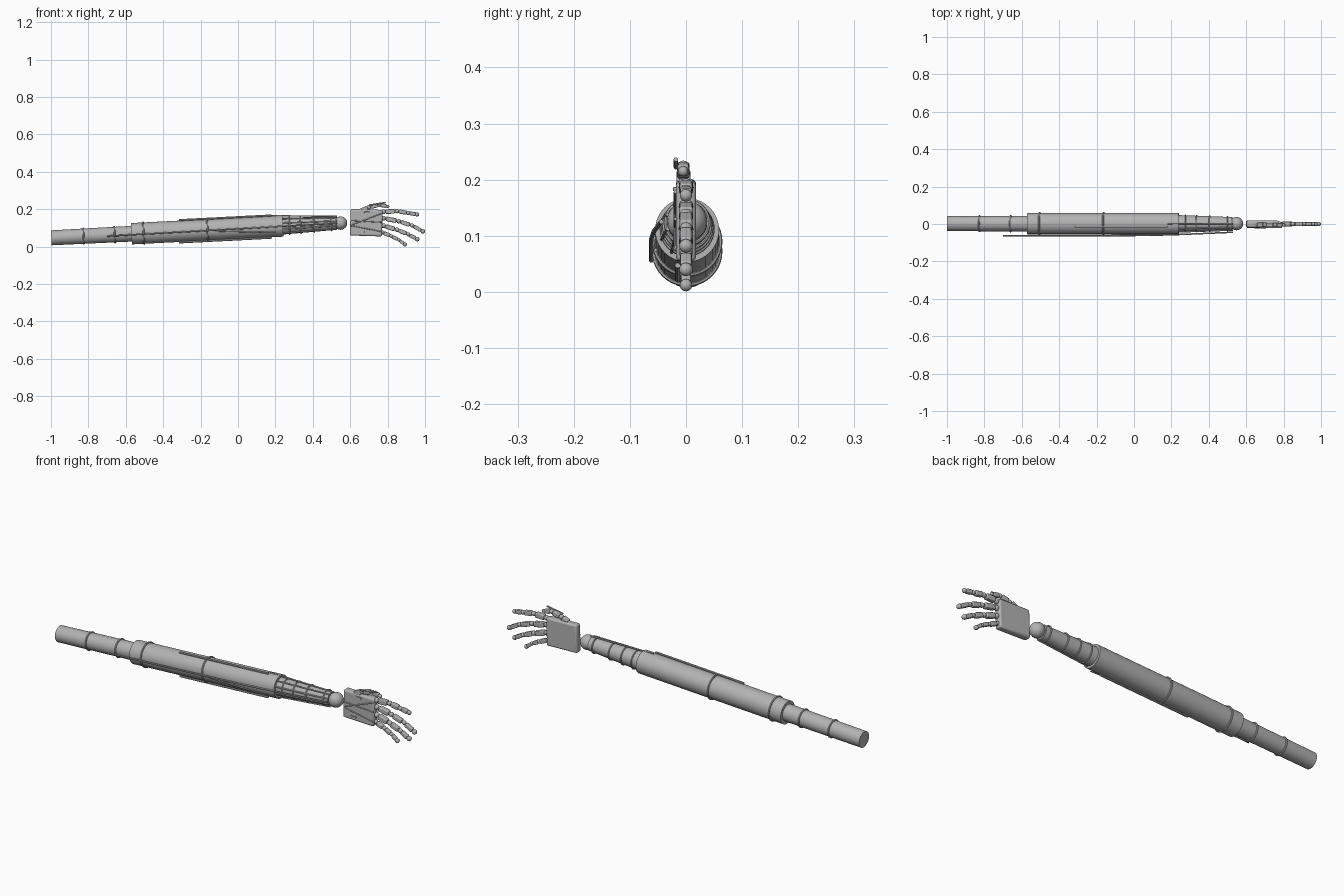
import bpy, math
from mathutils import Vector

if "Cube" in bpy.data.objects:
    bpy.data.objects.remove(bpy.data.objects["Cube"])

grey = bpy.data.materials.new("machine grey")
grey.diffuse_color = (0.45, 0.45, 0.45, 1)
grey.use_nodes = True
grey.node_tree.nodes["Principled BSDF"].inputs["Base Color"].default_value = grey.diffuse_color
SLOPE = 0.051


def axis(x):
    """Point on the sloping centre line of the arm."""
    return Vector((x, 0.002, 0.098 + SLOPE * x))


def finish(ob, name, smooth=True):
    ob.name = name
    ob.data.materials.append(grey)
    if smooth:
        bpy.ops.object.shade_smooth_by_angle(angle=math.radians(35))
    return ob


def rod(name, a, b, r1, r2=None, sides=12):
    a, b = Vector(a), Vector(b)
    d = b - a
    bpy.ops.mesh.primitive_cone_add(vertices=sides, radius1=r1, radius2=r1 if r2 is None else r2,
                                    depth=d.length, location=(a + b) / 2,
                                    rotation=d.to_track_quat('Z', 'Y').to_euler())
    return finish(bpy.context.object, name)


def ring(name, x, r, tube=0.005):
    rot = Vector((1, 0, SLOPE)).to_track_quat('Z', 'Y').to_euler()
    bpy.ops.mesh.primitive_torus_add(major_radius=r, minor_radius=tube, major_segments=40,
                                     minor_segments=8, location=axis(x), rotation=rot)
    return finish(bpy.context.object, name)


def ball(name, p, r):
    bpy.ops.mesh.primitive_uv_sphere_add(segments=20, ring_count=12, radius=r, location=p)
    return finish(bpy.context.object, name)


def block(name, p, size, tilt=0, bevel=0.004):
    bpy.ops.mesh.primitive_cube_add(size=1, location=p, rotation=(0, tilt, 0))
    ob = bpy.context.object
    ob.scale = size
    bpy.ops.object.transform_apply(location=False, rotation=False, scale=True)
    m = ob.modifiers.new("rounded", 'BEVEL')
    m.width, m.segments = bevel, 3
    return finish(ob, name)


# Arm tubes
rod("upper_tube", axis(-0.998), axis(-0.55), 0.040, 0.042, 40)
rod("main_sleeve", axis(-0.57), axis(0.24), 0.057, 0.057, 40)
rod("forearm_taper", axis(0.22), axis(0.525), 0.046, 0.035, 40)
ball("wrist_ball", axis(0.548), 0.036)

# Collars
for x, r in ((-0.826, 0.041), (-0.66, 0.042), (-0.505, 0.058), (-0.163, 0.058)):
    ring("arm_collar", x, r)
for x, r in ((0.275, 0.045), (0.335, 0.043), (0.405, 0.041), (0.50, 0.038)):
    ring("forearm_collar", x, r, 0.004)

# Long cable and rails along the front, top and bottom
cable = [(-0.7, -0.062, 0.056), (-0.02, -0.062, 0.094), (0.2, -0.058, 0.107), (0.53, -0.044, 0.125)]
for a, b in zip(cable, cable[1:]):
    rod("front_cable", a, b, 0.004, sides=8)
rod("branch_cable", (-0.12, -0.058, 0.083), (0.2, -0.054, 0.075), 0.003, sides=8)
for s in (1, -1):
    rod("sleeve_rail", axis(-0.315) + Vector((0, -0.017, s * 0.060)),
        axis(0.18) + Vector((0, -0.017, s * 0.060)), 0.005, sides=8)
for ang in (90, 125, 160, 200, 235):
    c, s = math.cos(math.radians(ang)), math.sin(math.radians(ang))
    rod("forearm_rail", axis(0.18) + Vector((0, c, s)) * (0.058 if ang == 90 else 0.050),
        axis(0.53) + Vector((0, c, s)) * 0.037, 0.0035, sides=8)

# Palm with raised trim on its front
block("palm", (0.686, 0, 0.128), (0.172, 0.036, 0.142), 0.03, 0.009)
rod("palm_tendon", (0.605, -0.019, 0.115), (0.77, -0.019, 0.178), 0.003, sides=8)
rod("palm_tendon", (0.605, -0.019, 0.140), (0.77, -0.019, 0.130), 0.003, sides=8)
rod("palm_tendon", (0.605, -0.019, 0.112), (0.77, -0.019, 0.080), 0.003, sides=8)
for x, z in ((0.69, 0.183), (0.66, 0.078)):
    block("palm_tab", (x, -0.020, z), (0.030, 0.006, 0.007), 0, 0.001)


def finger(name, pts, r, tip):
    """Chain of knuckle balls and boxy bones."""
    pts = [Vector(p) for p in pts]
    for i, (a, b) in enumerate(zip(pts, pts[1:])):
        d = b - a
        w = r * (1.9 - 0.18 * i)
        ball(name + "_joint", a, r * (1.0 - 0.08 * i))
        rod(name + "_core", a, b, r * 0.55)
        block(name + "_bone", (a + b) / 2, (d.length * 0.66, w, w),
              -math.atan2(d.z, d.x), 0.004)
    ball(name + "_tip", pts[-1], tip)


# Fingers and thumb
finger("index_finger", ((0.778, 0, 0.186), (0.85, 0, 0.190), (0.91, 0, 0.180), (0.958, 0, 0.172)), 0.013, 0.011)
finger("middle_finger", ((0.778, 0, 0.152), (0.86, 0, 0.136), (0.93, 0, 0.113), (0.988, 0, 0.082)), 0.013, 0.012)
finger("ring_finger", ((0.778, 0, 0.112), (0.85, 0, 0.090), (0.91, 0, 0.066), (0.958, 0, 0.040)), 0.013, 0.012)
finger("little_finger", ((0.772, 0, 0.076), (0.82, 0, 0.056), (0.86, 0, 0.036), (0.892, 0, 0.012)), 0.011, 0.011)
finger("thumb", ((0.655, -0.004, 0.190), (0.70, -0.005, 0.211), (0.755, -0.005, 0.223), (0.80, -0.005, 0.215)), 0.013, 0.009)
rod("thumb_tendon", (0.70, -0.018, 0.222), (0.79, -0.018, 0.236), 0.004, sides=8)
